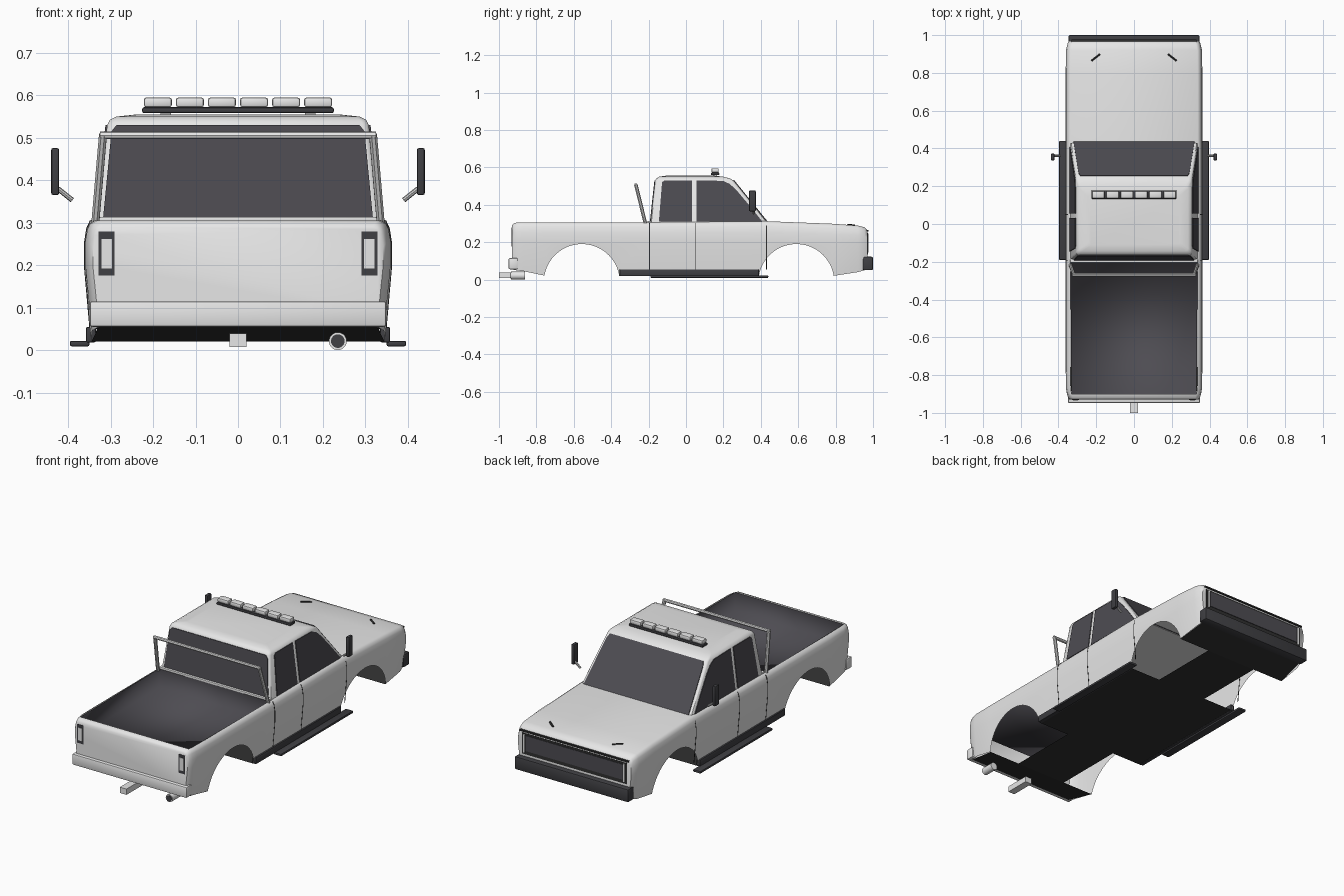
import bpy, bmesh, math
from mathutils import Vector

cube = bpy.data.objects.get("Cube")
if cube:
    bpy.data.objects.remove(cube)


def material(name, r, g, b):
    m = bpy.data.materials.new(name)
    m.use_nodes = True
    m.diffuse_color = (r, g, b, 1)
    m.node_tree.nodes["Principled BSDF"].inputs["Base Color"].default_value = (r, g, b, 1)
    return m


PAINT = material("light paint", 0.8, 0.8, 0.8)
GLASS = material("dark glass", 0.075, 0.072, 0.084)
TRIM = material("dark trim", 0.05, 0.05, 0.056)
BLACK = material("black underside", 0.03, 0.03, 0.03)
STEEL = material("grey steel", 0.58, 0.58, 0.58)


def activate(ob):
    bpy.ops.object.select_all(action='DESELECT')
    ob.select_set(True)
    bpy.context.view_layer.objects.active = ob


def smooth(ob, angle):
    activate(ob)
    bpy.ops.object.shade_smooth_by_angle(angle=math.radians(angle))


def finish(name, bm, *mats, angle=35):
    bmesh.ops.recalc_face_normals(bm, faces=bm.faces)
    mesh = bpy.data.meshes.new(name)
    bm.to_mesh(mesh)
    bm.free()
    ob = bpy.data.objects.new(name, mesh)
    bpy.context.collection.objects.link(ob)
    for m in mats:
        mesh.materials.append(m)
    if angle:
        smooth(ob, angle)
    return ob


def loft(rings, caps=(0, -1)):
    bm = bmesh.new()
    rows = [[bm.verts.new(p) for p in ring] for ring in rings]
    n = len(rows[0])
    for a, b in zip(rows, rows[1:]):
        for i in range(n):
            j = (i + 1) % n
            bm.faces.new((a[i], a[j], b[j], b[i]))
    for c in caps:
        bm.faces.new(rows[c])
    return bm


def box(name, mat, x, y, z, bevel=0.0):
    """Box from (low, high) ranges, with optional rounded edges."""
    bm = bmesh.new()
    bmesh.ops.create_cube(bm, size=1)
    for v in bm.verts:
        v.co = [(lo + hi) / 2 + c * (hi - lo) for c, (lo, hi) in zip(v.co, (x, y, z))]
    if bevel:
        bmesh.ops.bevel(bm, geom=bm.edges[:], offset=bevel, segments=2, profile=0.5, affect='EDGES')
    return finish(name, bm, mat)


def plate(name, mat, points, out, depth=0.004):
    """Thin slab over a flat outline, pushed along the direction out."""
    shift = Vector(out).normalized() * depth
    pts = [Vector(p) for p in points]
    return finish(name, loft([[p - shift for p in pts], [p + shift for p in pts]]), mat, angle=0)


def rod(name, mat, a, b, radius, sides=8):
    a, b = Vector(a), Vector(b)
    bm = bmesh.new()
    bmesh.ops.create_cone(bm, cap_ends=True, segments=sides, radius1=radius, radius2=radius,
                          depth=(b - a).length)
    bm.transform((b - a).to_track_quat('Z', 'Y').to_matrix().to_4x4())
    bmesh.ops.translate(bm, verts=bm.verts, vec=(a + b) / 2)
    return finish(name, bm, mat)


# Lower body: sections along y given as (y, half width, top, bottom)
BED_BACK, BED_FRONT = -.9, -.205
stations = [(-.93, .342, .29, .055), (-.92, .349, .302, .052), (BED_BACK, .355, .305, .048),
            (-.87, .36, .306, .045), (-.75, .362, .306, .02), (BED_FRONT, .362, .306, .02),
            (.43, .362, .312, .02), (.79, .362, .298, .02), (.92, .36, .288, .04),
            (.955, .352, .28, .05), (.97, .345, .262, .055)]
section = [(.955, 0), (.965, .12), (1, .62), (1, .8), (.985, .92), (.965, .975), (.93, 1)]
rings = []
for y, w, top, low in stations:
    half = [(w * f, y, low + (top - low) * h) for f, h in section]
    rings.append(half + [(-x, yy, z) for x, yy, z in reversed(half)])
body = finish("body", loft(rings), PAINT, BLACK, angle=0)

# Wheel arches cut straight across
ARCHES, ARCH_Z, ARCH_R = (-.557, .59), -.013, .203
for cy in ARCHES:
    circle = [(cy + ARCH_R * math.cos(t * math.tau / 48), ARCH_Z + ARCH_R * math.sin(t * math.tau / 48))
              for t in range(48)]
    cutter = finish("arch_cutter", loft([[(x, y, z) for y, z in circle] for x in (-.5, .5)]), PAINT, angle=0)
    cutter.hide_render = True
    activate(body)
    mod = body.modifiers.new("arch", 'BOOLEAN')
    mod.operation, mod.solver, mod.object = 'DIFFERENCE', 'EXACT', cutter
    bpy.ops.object.modifier_apply(modifier=mod.name)
    bpy.data.objects.remove(cutter)

# Open the body into a hollow shell: no well walls, underside or bed lid
bm = bmesh.new()
bm.from_mesh(body.data)
doomed = []
for f in bm.faces:
    c, n = f.calc_center_median(), f.normal
    well = abs(n.x) < .3 and any(math.hypot(c.y - cy, c.z - ARCH_Z) < ARCH_R + .001 for cy in ARCHES)
    bed = n.z > .9 and abs(c.x) < .2 and BED_BACK < c.y < BED_FRONT
    if well or bed or n.z < -.8:
        doomed.append(f)
    elif n.z > .9 and abs(c.x) < .2 and BED_FRONT < c.y < .43:
        f.material_index = 1
bmesh.ops.delete(bm, geom=doomed, context='FACES')
bm.to_mesh(body.data)
bm.free()
smooth(body, 50)

# Floor sheet with a notch for each wheel
floor_rows = [(-.925, .328, .054), (-.757, .345, .02), (-.357, .345, .02),
              (.39, .345, .02), (.79, .345, .02), (.965, .33, .054)]
bm = bmesh.new()
grid = [[bm.verts.new((x, y, z)) for x in (-w, -.155, .155, w)] for y, w, z in floor_rows]
for r, (a, b) in enumerate(zip(grid, grid[1:])):
    for i in range(3):
        if i == 1 or r not in (1, 3):
            bm.faces.new((a[i], b[i], b[i + 1], a[i + 1]))
finish("floor", bm, BLACK, angle=0)

# Open cargo bed
corners = [(-.331, BED_BACK), (.331, BED_BACK), (.337, BED_FRONT), (-.337, BED_FRONT)]
tub = finish("cargo_bed", loft([[(x, y, z) for x, y in corners] for z in (.305, .2)], caps=(-1,)),
             GLASS, angle=120)
tub.data.flip_normals()
box("bed_front_rail", PAINT, (-.338, .338), (BED_FRONT, -.185), (.3, .314), .003)


def side_x(z):
    return .338 - (z - .3) * .1304


def front_y(z):
    return .44 - (z - .3) * .81


# Cab: rounded rectangles stacked in z as (z, back, front, half width)
levels = [(.30, -.19, .44, .338), (.53, -.165, front_y(.53), .308), (.542, -.157, .232, .302),
          (.55, -.143, .2, .286), (.555, -.11, .155, .24)]
rings = []
for z, back, front, w in levels:
    r = .014
    half = [(w - r, back, z), (w - r * .3, back + r * .3, z), (w, back + r, z),
            (w, front - r, z), (w - r * .3, front - r * .3, z), (w - r, front, z)]
    rings.append(half + [(-x, y, zz) for x, y, zz in reversed(half)])
finish("cab", loft(rings), PAINT)

# Windscreen and rear glass
plate("windscreen", GLASS, [(x, front_y(z), z) for x, z in
      ((-.32, .308), (.32, .308), (.294, .51), (.284, .53), (-.284, .53), (-.294, .51))], (0, 1, .81))
plate("rear_window", GLASS, [(x, -.19 + (z - .3) * .109, z) for x, z in
      ((-.318, .308), (.318, .308), (.298, .515), (.286, .53), (-.286, .53), (-.298, .515))], (0, -1, .1))

rear_glass = [(-.145, .31), (.033, .31), (.033, .53), (-.115, .53), (-.128, .52)]
front_glass = [(.055, .31), (.408, .31), (.348, .385), (.272, .475), (.235, .51), (.2, .527), (.055, .53)]
for side, s in (("left", 1), ("right", -1)):
    def on_side(outline):
        return [(s * side_x(z), y, z) for y, z in outline]
    plate(side + "_rear_window", GLASS, on_side(rear_glass), (s, 0, .13))
    plate(side + "_front_window", GLASS, on_side(front_glass), (s, 0, .13))

    # Door seams follow the bulge of the body
    for y in (-.195, .05, .43):
        for (f0, h0), (f1, h1) in zip(section[1:5], section[2:6]):
            a, b = ((.362 * f * s, .02 + .289 * h) for f, h in ((f0, h0), (f1, h1)))
            plate(side + "_door_seam", BLACK, [(a[0], y - .002, a[1]), (a[0], y + .002, a[1]),
                  (b[0], y + .002, b[1]), (b[0], y - .002, b[1])], (s, 0, 0), .001)

    def span(a, b):
        return tuple(sorted((s * a, s * b)))

    # Sill and running board
    box(side + "_sill", TRIM, span(.335, .358), (-.355, .39), (.018, .055), .004)
    box(side + "_running_board", TRIM, span(.35, .396), (-.19, .44), (.009, .022), .004)

    # Mirror on its arm
    box(side + "_mirror", TRIM, span(.421, .44), (.337, .373), (.365, .476), .005)
    rod(side + "_mirror_arm", STEEL, (s * .39, .362, .353), (s * .424, .362, .38), .006)

    # Tail light, grille end lamp and bonnet mark
    for name, mat, x0, x1, z0, z1, d in (("tail_light_frame", TRIM, .291, .328, .176, .279, .002),
                                         ("tail_light", PAINT, .297, .322, .192, .262, .004)):
        plate(side + "_" + name, mat, [(s * x, -.93, z) for x, z in
              ((x0, z0), (x1, z0), (x1, z1), (x0, z1))], (0, -1, 0), d)
    box(side + "_grille_lamp", PAINT, span(.3, .309), (.968, .977), (.145, .245))
    rod(side + "_bonnet_mark", BLACK, (s * .225, .865, .291), (s * .18, .9, .289), .006, 6)

    # Roll bar post
    rod(side + "_roll_bar_post", STEEL, (s * .336, -.217, .3), (s * .318, -.268, .508), .01)

rod("roll_bar_top", PAINT, (-.325, -.268, .506), (.325, -.268, .506), .009)

# Front end
box("grille_surround", BLACK, (-.32, .32), (.966, .973), (.135, .25))
box("grille", GLASS, (-.295, .295), (.968, .976), (.155, .24))
box("grille_top_strip", BLACK, (-.33, .33), (.958, .977), (.258, .266))
box("front_bumper", TRIM, (-.347, .347), (.945, 1), (.05, .122), .008)

# Rear end
box("rear_bumper", PAINT, (-.349, .349), (-.948, -.9), (.055, .115), .006)
box("tow_hitch", PAINT, (-.02, .02), (-1, -.86), (.007, .039))
rod("exhaust_pipe", PAINT, (.235, -.935, .021), (.235, -.86, .021), .021, 20)
rod("exhaust_opening", TRIM, (.235, -.938, .021), (.235, -.93, .021), .016, 20)

# Roof light bar
box("light_bar", TRIM, (-.226, .226), (.133, .178), (.558, .572), .005)
for x in (-.17, .17):
    box("light_bar_mount", STEEL, (x - .012, x + .012), (.145, .167), (.55, .56))
for i in range(6):
    x = (i - 2.5) * .0755
    box("roof_lamp", PAINT, (x - .033, x + .033), (.136, .175), (.572, .595), .006)
